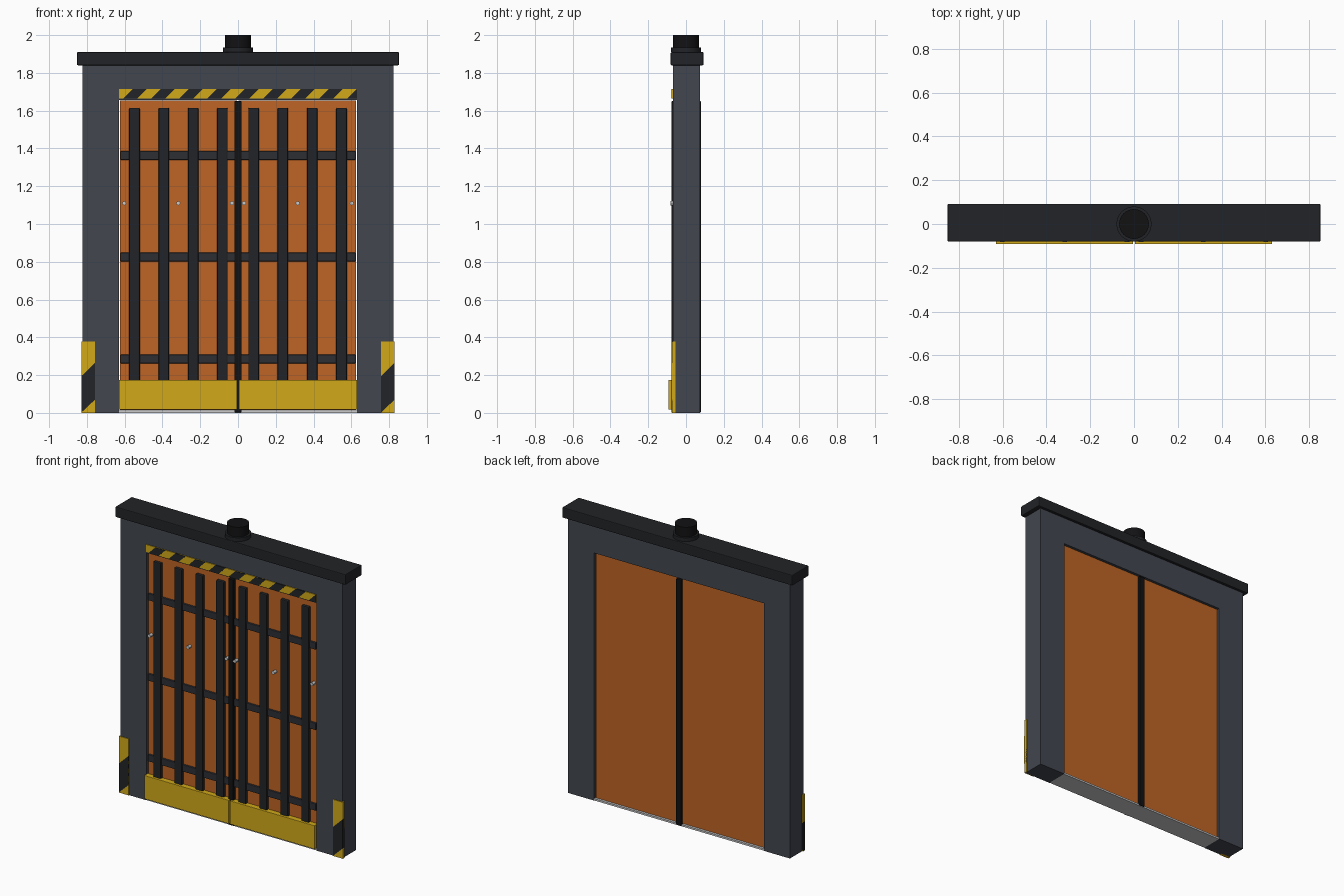
import bpy, bmesh, math

if "Cube" in bpy.data.objects:
    bpy.data.objects.remove(bpy.data.objects["Cube"])

def mat(name, r, g, b):
    m = bpy.data.materials.new(name)
    m.diffuse_color = (r, g, b, 1)
    m.use_nodes = True
    m.node_tree.nodes["Principled BSDF"].inputs["Base Color"].default_value = m.diffuse_color
    return m

STEEL = mat("slate_steel", 0.055, 0.061, 0.078)
DARK = mat("dark_steel", 0.016, 0.017, 0.02)
RAIL = mat("rail_steel", 0.026, 0.028, 0.034)
ORANGE = mat("orange_paint", 0.52, 0.13, 0.018)
YELLOW = mat("safety_yellow", 0.64, 0.40, 0.01)
BLACK = mat("black_rubber", 0.006, 0.006, 0.007)
SILVER = mat("bolt_metal", 0.6, 0.6, 0.6)

def finish(name, bm, material, bevel=0):
    bmesh.ops.recalc_face_normals(bm, faces=bm.faces)
    me = bpy.data.meshes.new(name)
    bm.to_mesh(me)
    bm.free()
    ob = bpy.data.objects.new(name, me)
    bpy.context.collection.objects.link(ob)
    if material:
        me.materials.append(material)
    if bevel:
        b = ob.modifiers.new("edge", "BEVEL")
        b.width = bevel
        b.segments = 2
    return ob

def prism(name, pts, y0, y1, material, bevel=0):
    """Extrude an x-z outline from y0 to y1."""
    bm = bmesh.new()
    f = bm.faces.new([bm.verts.new((x, y0, z)) for x, z in pts])
    ext = bmesh.ops.extrude_face_region(bm, geom=[f])["geom"]
    bmesh.ops.translate(bm, vec=(0, y1 - y0, 0),
                        verts=[v for v in ext if isinstance(v, bmesh.types.BMVert)])
    return finish(name, bm, material, bevel)

def box(name, x0, x1, y0, y1, z0, z1, material, bevel=0):
    return prism(name, [(x0, z0), (x1, z0), (x1, z1), (x0, z1)], y0, y1, material, bevel)

def cylinder(name, r, loc, depth, material, axis="z", sides=32):
    bpy.ops.mesh.primitive_cylinder_add(vertices=sides, radius=r, depth=depth, location=loc,
                                        rotation=(math.pi / 2 if axis == "y" else 0, 0, 0))
    ob = bpy.context.object
    ob.name = name
    ob.data.materials.append(material)
    bpy.ops.object.shade_smooth_by_angle()
    return ob

# door frame, cap beam and threshold
prism("door_frame", [(-0.822, 0), (-0.63, 0), (-0.63, 1.657), (0.63, 1.657), (0.63, 0),
                     (0.822, 0), (0.822, 1.85), (-0.822, 1.85)], -0.07, 0.075, STEEL)
box("cap_beam", -0.852, 0.852, -0.081, 0.0925, 1.84, 1.91, DARK, 0.005)
box("threshold", -0.63, 0.63, -0.068, 0.073, 0, 0.012, None)

# two door leaves with their bars, rails, kick plates and bolts
for side, s in (("left", -1), ("right", 1)):
    def leaf(name, a, b, *rest):
        return box(f"{side}_{name}", min(s * a, s * b), max(s * a, s * b), *rest)
    leaf("door_panel", 0.004, 0.624, -0.055, 0.062, 0.015, 1.653, ORANGE)
    for i, z in enumerate((0.285, 0.825, 1.363)):
        leaf(f"rail_{i}", 0.012, 0.622, -0.068, -0.05, z - 0.023, z + 0.023, RAIL, 0.004)
    for i, x in enumerate((0.083, 0.237, 0.393, 0.548)):
        leaf(f"bar_{i}", x - 0.028, x + 0.028, -0.076, -0.05, 0.1, 1.615, DARK, 0.006)
    leaf("kick_plate", 0.004, 0.63, -0.0925, -0.055, 0.018, 0.175, YELLOW, 0.002)
    for i, x in enumerate((0.032, 0.316, 0.602)):
        cylinder(f"{side}_bolt_{i}", 0.011, (s * x, -0.067, 1.11), 0.03, SILVER, "y", 12)

# centre seal
box("centre_seal", -0.019, 0.019, -0.077, 0.079, 0.003, 1.65, BLACK, 0.003)

# header hazard strip with slanted stripes
Z0, Z1, W = 1.664, 1.714, 0.63
box("header_hazard_strip", -W, W, -0.075, -0.06, Z0, Z1, YELLOW)
period, slant, n = 2 * W / 8.5, 0.05, 9
for i in range(n):
    a = -W + 0.022 + i * period
    b = a + period / 2
    top_a, top_b = a + slant, b + slant
    if top_b > W:
        prism(f"header_stripe_{i}", [(a, Z0), (min(b, W), Z0), (W, Z0 + min(1, (W - b) / slant) * 0.05
              if b < W else Z0 + 0.001), (W, Z1), (min(top_a, W - 0.001), Z1)], -0.0765, -0.06, DARK)
    else:
        prism(f"header_stripe_{i}", [(a, Z0), (b, Z0), (top_b, Z1), (top_a, Z1)], -0.0765, -0.06, DARK)

# post hazard plates
for side, x0 in (("left", -0.829), ("right", 0.757)):
    x1 = x0 + 0.072
    box(f"{side}_post_plate", x0, x1, -0.075, -0.055, 0, 0.378, YELLOW)
    prism(f"{side}_post_stripe", [(x0, 0.002), (x1, 0.07), (x1, 0.265), (x0, 0.195)],
          -0.0765, -0.055, DARK)

# beacon on the cap
cylinder("beacon_base", 0.08, (0, 0, 1.9225), 0.025, DARK)
cylinder("beacon_dome", 0.068, (0, 0, 1.965), 0.07, BLACK)
